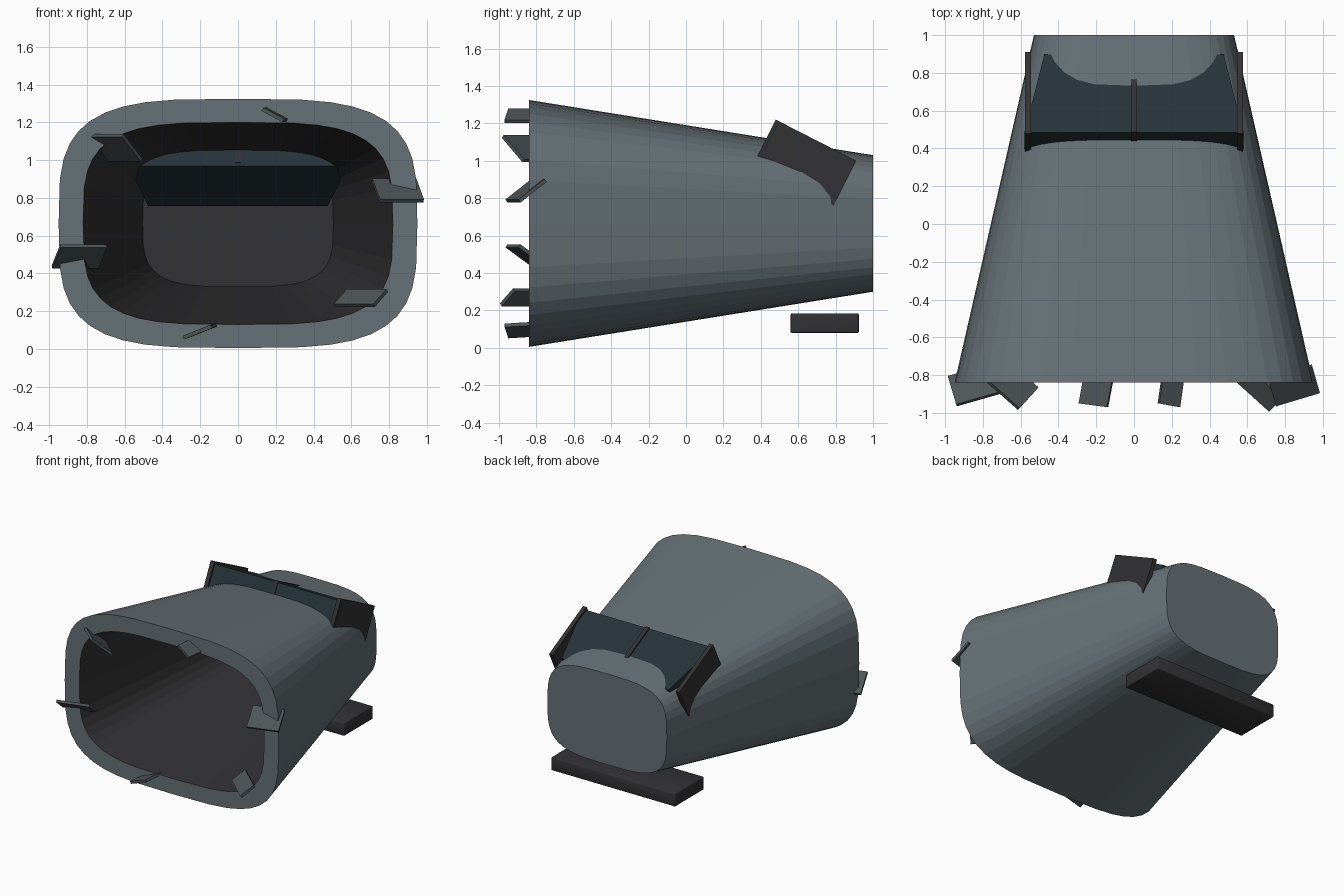
import bpy, bmesh, math
from mathutils import Vector

if "Cube" in bpy.data.objects:
    bpy.data.objects.remove(bpy.data.objects["Cube"])

CZ = 0.665


def material(name, c):
    m = bpy.data.materials.new(name)
    m.diffuse_color = (*c, 1)
    m.use_nodes = True
    m.node_tree.nodes["Principled BSDF"].inputs["Base Color"].default_value = m.diffuse_color
    return m


STEEL = material("blue_grey_metal", (0.132, 0.165, 0.183))
PLATE = material("torn_metal", (0.076, 0.091, 0.097))
DARK = material("dark_metal", (0.032, 0.032, 0.035))
GLASS = material("dark_glass", (0.019, 0.033, 0.042))


def finish(name, bm, *mats):
    bmesh.ops.recalc_face_normals(bm, faces=bm.faces)
    me = bpy.data.meshes.new(name)
    bm.to_mesh(me)
    bm.free()
    for m in mats:
        me.materials.append(m)
    ob = bpy.data.objects.new(name, me)
    bpy.context.collection.objects.link(ob)
    return ob


def prism(name, lower, upper, mat):
    """Solid between two matching four-point outlines."""
    bm = bmesh.new()
    a = [bm.verts.new(p) for p in lower]
    b = [bm.verts.new(p) for p in upper]
    bm.faces.new(a)
    bm.faces.new(b)
    for i in range(4):
        j = (i + 1) % 4
        bm.faces.new((a[i], a[j], b[j], b[i]))
    return finish(name, bm, mat)


# Hull: tapered rounded-rectangle tube, open at the front, closed at the back
def ring(bm, y, hw, hh, n=40, e=0.56):
    out = []
    for i in range(n):
        t = 2 * math.pi * i / n
        c, s = math.cos(t), math.sin(t)
        out.append(bm.verts.new((hw * math.copysign(abs(c) ** e, c), y,
                                 CZ + hh * math.copysign(abs(s) ** e, s))))
    return out


bm = bmesh.new()
rings = [ring(bm, 1.0, 0.53, 0.365), ring(bm, -0.84, 0.95, 0.66),
         ring(bm, -0.84, 0.82, 0.535), ring(bm, 0.87, 0.505, 0.335)]
for k in range(3):
    a, b = rings[k], rings[k + 1]
    for i in range(len(a)):
        j = (i + 1) % len(a)
        bm.faces.new((a[i], a[j], b[j], b[i])).material_index = k // 2
bm.faces.new(rings[0])
bm.faces.new(rings[3]).material_index = 1
finish("hull", bm, STEEL, DARK)

# Window canopy: tilted frame, A = top front corner, along = slope, down = depth
A = Vector((0, 0.48, 1.22))
ALONG = Vector((0, 0.43, -0.22))
DOWN = Vector((0, -0.12, -0.24))


def at(x, u, v):
    p = A + ALONG * u + DOWN * v
    return (x, p.y, p.z)


def slab(name, x0, x1, u0, u1, v0, v1, mat):
    uv = [(u0, v0), (u1, v0), (u1, v1), (u0, v1)]
    return prism(name, [at(x0, *q) for q in uv], [at(x1, *q) for q in uv], mat)


for side, s in (("left", -1), ("right", 1)):
    slab(f"window_frame_{side}", s * 0.545, s * 0.578, 0, 1, 0, 1.0, DARK)
slab("window_center_bar", -0.016, 0.016, 0.02, 0.98, 0.02, 0.95, DARK)


def pane(v):
    return [at(-0.58, 0.03, v), at(0.58, 0.03, v), at(0.475, 0.99, v), at(-0.475, 0.99, v)]


prism("window_glass", pane(1.02), pane(0.06), GLASS)

# Base board under the tail
bm = bmesh.new()
bmesh.ops.create_cube(bm, size=1)
for v in bm.verts:
    v.co = (v.co.x * 1.10, 0.742 + v.co.y * 0.364, 0.132 + v.co.z * 0.104)
bmesh.ops.bevel(bm, geom=bm.edges[:], offset=0.006, segments=2, profile=0.5, affect='EDGES')
board = finish("base_board", bm, DARK)
bpy.context.view_layer.objects.active = board
board.select_set(True)
bpy.ops.object.shade_smooth_by_angle(angle=math.radians(50))

# Torn plates around the open rim: corner, first edge, second edge
SHARDS = [
    ((-0.61, -0.98, 1.13), (-0.17, 0.15, 0), (0.10, 0.11, -0.13)),
    ((0.13, -0.95, 1.27), (0.11, -0.02, -0.06), (0.02, 0.14, 0)),
    ((0.75, -0.96, 0.785), (0.233, 0.07, 0), (-0.04, 0.14, 0.11)),
    ((-0.94, -0.96, 0.545), (0.245, 0.07, 0), (-0.045, 0.15, -0.11)),
    ((0.72, -0.99, 0.23), (-0.21, 0.19, 0), (0.07, 0.07, 0.08)),
    ((-0.29, -0.95, 0.06), (0.15, -0.02, 0.06), (0.03, 0.16, 0.01)),
]
for i, (p, u, v) in enumerate(SHARDS):
    p, u, v = Vector(p), Vector(u), Vector(v)
    t = u.cross(v).normalized() * 0.01
    quad = [p, p + u, p + u + v, p + v]
    prism(f"torn_plate_{i + 1}", [q - t for q in quad], [q + t for q in quad], PLATE)
